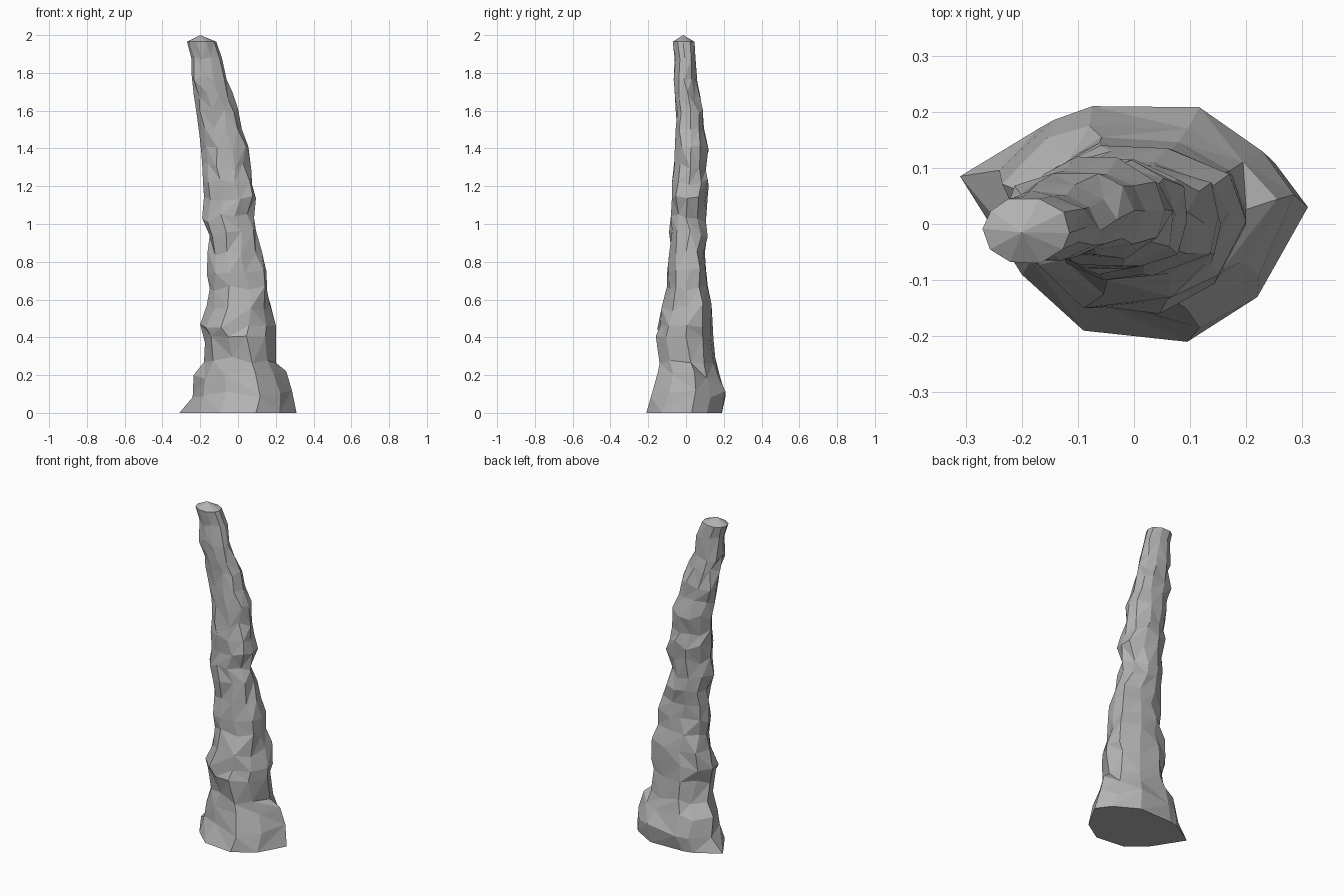
import bpy, bmesh, math, random

if "Cube" in bpy.data.objects:
    bpy.data.objects.remove(bpy.data.objects["Cube"])

random.seed(7)
SIDES = 10

# Outline of the foot, anticlockwise from +x
FOOT = [(.31, .03), (.25, .11), (.11, .19), (-.11, .185), (-.17, .17),
        (-.31, .085), (-.20, -.09), (-.09, -.19), (.095, -.21), (.22, -.13)]

# Extents of each ring of rock: z, x min, x max, y min, y max
RINGS = [(.10, -.24, .285, -.185, .21), (.20, -.235, .255, -.15, .175),
         (.28, -.18, .20, -.14, .155), (.39, -.175, .20, -.16, .145),
         (.47, -.20, .20, -.15, .14), (.56, -.165, .17, -.13, .135),
         (.66, -.15, .155, -.10, .115), (.75, -.165, .15, -.10, .105),
         (.85, -.16, .125, -.09, .10), (.95, -.15, .095, -.09, .115),
         (1.03, -.19, .085, -.08, .105), (1.13, -.18, .095, -.075, .115),
         (1.22, -.185, .075, -.075, .12), (1.30, -.19, .07, -.065, .105),
         (1.40, -.195, .055, -.06, .12), (1.50, -.205, .02, -.055, .095),
         (1.60, -.22, 0, -.055, .09), (1.68, -.235, -.03, -.06, .075),
         (1.77, -.245, -.06, -.065, .06), (1.88, -.245, -.085, -.06, .05),
         (1.965, -.27, -.115, -.07, .045)]


def fit(values, low, high):
    """Stretch values so that they span low to high exactly."""
    a, b = min(values), max(values)
    return [low + (v - a) / (b - a) * (high - low) for v in values]


def ring_points(z, x0, x1, y0, y1):
    """A rough ring that turns from the foot outline into a rounder one."""
    blend = min(1, z / .6)
    rough = .10 if z < 1.9 else .02
    xs, ys = [], []
    for i, (fx, fy) in enumerate(FOOT):
        angle = 2 * math.pi * i / SIDES + random.uniform(-.1, .1)
        r = 1 + random.uniform(-rough, rough)
        xs.append(r * (fx / .31 * (1 - blend) + math.cos(angle) * blend))
        ys.append(r * (fy / .2 * (1 - blend) + math.sin(angle) * blend))
    sway = .022 if z < 1.9 else 0
    return [(x, y, z + random.uniform(-sway, sway))
            for x, y in zip(fit(xs, x0, x1), fit(ys, y0, y1))]


bm = bmesh.new()
loops = [[bm.verts.new((x, y, 0)) for x, y in FOOT]]
loops += [[bm.verts.new(p) for p in ring_points(*r)] for r in RINGS]

# Flat underside
bm.faces.new(loops[0][::-1])

# Faceted rock sides, each patch split along a random diagonal
for low, high in zip(loops, loops[1:]):
    for i in range(SIDES):
        j = (i + 1) % SIDES
        a, b, c, d = low[i], low[j], high[j], high[i]
        if random.random() < .5:
            bm.faces.new((a, b, c))
            bm.faces.new((a, c, d))
        else:
            bm.faces.new((a, b, d))
            bm.faces.new((b, c, d))

# Blunt tip
tip = bm.verts.new((-.2, -.015, 2))
for i in range(SIDES):
    bm.faces.new((loops[-1][i], loops[-1][(i + 1) % SIDES], tip))

mesh = bpy.data.meshes.new("rock_spire")
bm.to_mesh(mesh)
bm.free()
stone = bpy.data.materials.new("grey_stone")
stone.diffuse_color = (.45, .45, .45, 1)
stone.use_nodes = True
stone.node_tree.nodes["Principled BSDF"].inputs["Base Color"].default_value = stone.diffuse_color
mesh.materials.append(stone)
bpy.context.collection.objects.link(bpy.data.objects.new("rock_spire", mesh))
